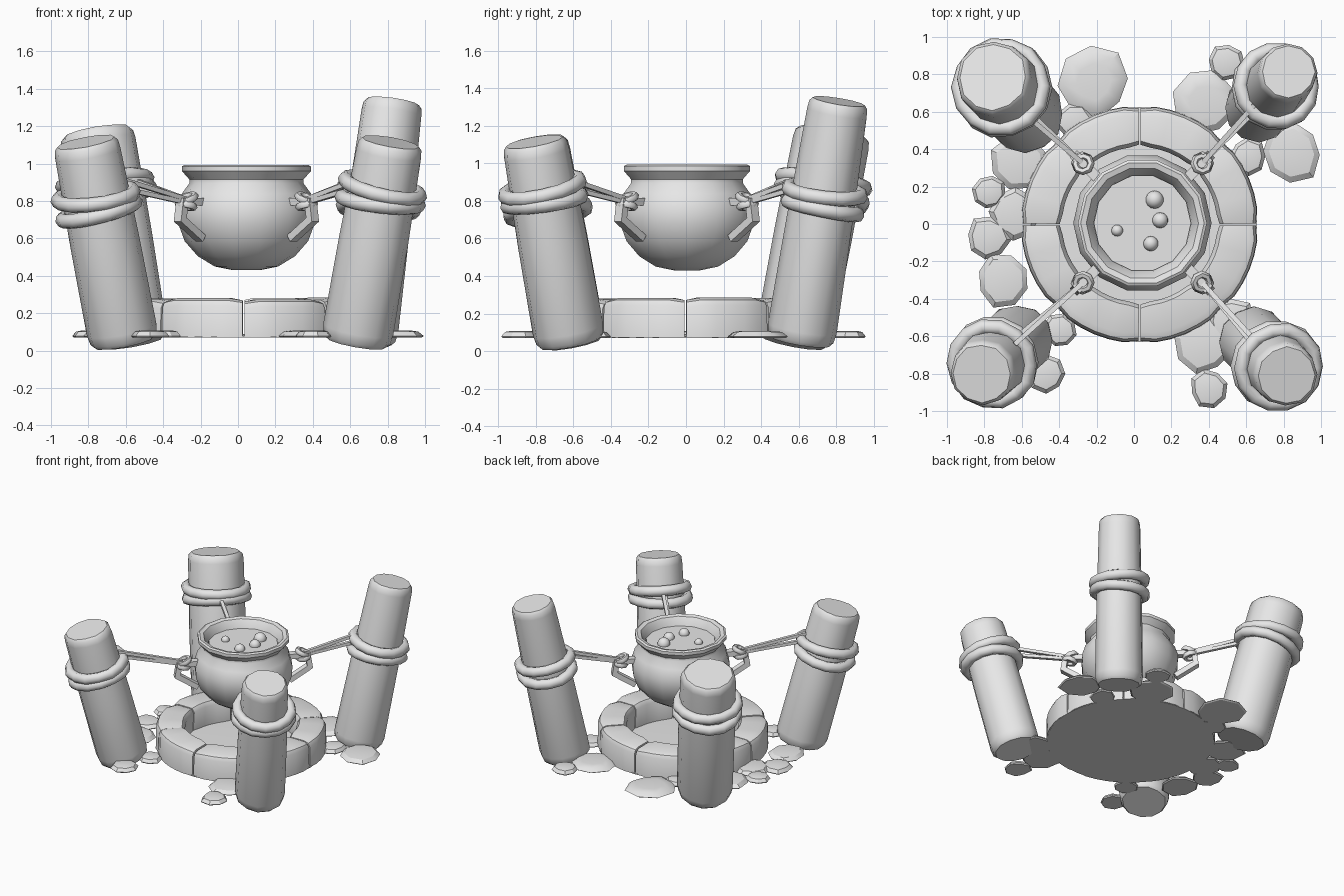
import bpy, bmesh, math, random
from mathutils import Vector

if "Cube" in bpy.data.objects:
    bpy.data.objects.remove(bpy.data.objects["Cube"])

random.seed(4)
grey = bpy.data.materials.new("plain grey")
grey.diffuse_color = (0.8, 0.8, 0.8, 1)
grey.use_nodes = True
grey.node_tree.nodes["Principled BSDF"].inputs["Base Color"].default_value = grey.diffuse_color


def finish(bm, name, angle=35):
    """Turn a bmesh into a shaded object."""
    bmesh.ops.recalc_face_normals(bm, faces=bm.faces)
    me = bpy.data.meshes.new(name)
    bm.to_mesh(me)
    bm.free()
    me.materials.append(grey)
    ob = bpy.data.objects.new(name, me)
    bpy.context.collection.objects.link(ob)
    bpy.ops.object.select_all(action='DESELECT')
    ob.select_set(True)
    bpy.context.view_layer.objects.active = ob
    bpy.ops.object.shade_smooth_by_angle(angle=math.radians(angle))
    return ob


def skin(bm, rings, closed=False):
    """Join rings of vertices, capping the ends unless the loop is closed."""
    n = len(rings[0])
    pairs = list(zip(rings, rings[1:]))
    if closed:
        pairs.append((rings[-1], rings[0]))
    for a, b in pairs:
        for i in range(n):
            j = (i + 1) % n
            bm.faces.new((a[i], a[j], b[j], b[i]))
    if not closed:
        bm.faces.new(rings[0][::-1])
        bm.faces.new(rings[-1])


def lathe(name, profile, n, origin, axis=(0, 0, 1), closed=False, wobble=0, angle=35):
    """Spin (radius, height) points round an axis."""
    bm = bmesh.new()
    rot = Vector((0, 0, 1)).rotation_difference(Vector(axis))
    scale = [1 + random.uniform(-wobble, wobble) for _ in range(n)]
    rings = []
    for r, z in profile:
        rings.append([bm.verts.new(Vector(origin) + rot @ Vector((
            r * s * math.cos(math.tau * i / n), r * s * math.sin(math.tau * i / n), z)))
            for i, s in enumerate(scale)])
    skin(bm, rings, closed)
    return finish(bm, name, angle)


def rope_ring(name, center, axis, major, minor, n=14, m=8):
    profile = [(major + minor * math.cos(math.tau * k / m),
                minor * math.sin(math.tau * k / m)) for k in range(m)]
    return lathe(name, profile, n, center, axis, closed=True, wobble=0.02, angle=60)


def sweep(name, points, side, w, h):
    """Sweep a rectangle along a path lying in the plane square to side."""
    bm = bmesh.new()
    pts = [Vector(p) for p in points]
    side = Vector(side).normalized()
    rings = []
    for i, p in enumerate(pts):
        t0 = (p - pts[max(i - 1, 0)]).normalized()
        t1 = (pts[min(i + 1, len(pts) - 1)] - p).normalized()
        t = (t0 + t1).normalized()
        miter = 1 / max(0.5, t.dot(t1 if t1.length else t0))
        up = t.cross(side).normalized() * h / 2 * miter
        s = side * w / 2
        rings.append([bm.verts.new(p + v) for v in (s + up, up - s, -s - up, s - up)])
    skin(bm, rings)
    return finish(bm, name, 30)


# Cauldron with flared rim, open inside down to the brew
PX, PY = 0.045, 0.005
lathe("cauldron", [
    (0.07, 0.43), (0.17, 0.45), (0.26, 0.505), (0.33, 0.585), (0.365, 0.68),
    (0.37, 0.76), (0.345, 0.84), (0.305, 0.895), (0.305, 0.915), (0.345, 0.96),
    (0.345, 0.985), (0.33, 0.993), (0.30, 0.985), (0.265, 0.93), (0.255, 0.88)],
    14, (PX, PY, 0), angle=40)
lathe("brew", [(0.26, 0.90), (0.26, 0.925)], 14, (PX, PY, 0))
for x, y, r in [(0.11, 0.13, 0.048), (0.14, 0.02, 0.042),
                (0.09, -0.105, 0.04), (-0.09, -0.035, 0.031)]:
    bm = bmesh.new()
    bmesh.ops.create_uvsphere(bm, u_segments=14, v_segments=8, radius=r)
    bmesh.ops.translate(bm, verts=bm.verts, vec=(x, y, 0.93))
    finish(bm, "bubble", 60)

# Fire pit: base disc and eight curved stones
RX, RY = 0.03, -0.003
lathe("pit_base", [(0.628, 0.07), (0.628, 0.078), (0.42, 0.09)], 40, (RX, RY, 0))
for k in range(8):
    bm = bmesh.new()
    top = 0.28 + random.uniform(-0.006, 0.008)
    prof = [(0.425, 0.072), (0.415, top - 0.03), (0.435, top), (0.585, top),
            (0.618, top - 0.012), (0.632, top - 0.04), (0.635, 0.072)]
    rings = []
    for s in range(7):
        a = math.radians(45 * k + 0.5 + 44 * s / 6)
        inset = 0.012 if s in (0, 6) else 0
        rings.append([])
        for r, z in prof:
            rr = r + (inset if r < 0.5 else -inset)
            zz = z - (inset if z > 0.1 else 0)
            rings[-1].append(bm.verts.new((RX + rr * math.cos(a), RY + rr * math.sin(a), zz)))
    skin(bm, rings)
    finish(bm, "pit_stone", 40)

# Flat stones scattered on the ground
STONES = [(-0.21, 0.76, 0.185), (-0.32, 0.55, 0.10), (-0.61, 0.33, 0.16), (-0.775, 0.17, 0.095),
          (-0.78, -0.07, 0.115), (-0.64, 0.06, 0.14), (-0.70, -0.30, 0.145), (-0.40, -0.57, 0.09),
          (-0.47, -0.80, 0.10), (0.40, -0.88, 0.10), (0.37, -0.64, 0.155), (0.52, -0.52, 0.13),
          (0.38, 0.65, 0.17), (0.49, 0.865, 0.10), (0.61, 0.36, 0.10), (0.845, 0.38, 0.16)]
for x, y, r in STONES:
    ob = lathe("ground_stone", [(r * 0.93, 0.07), (r, 0.078), (r * 0.8, 0.102), (r * 0.5, 0.108)],
               8, (0, 0, 0), wobble=0.09, angle=30)
    ob.location = (x, y, 0)
    ob.rotation_euler.z = random.uniform(0, 6)

# Leaning posts: bottom centre, top centre, bottom and top radius, rope heights
POSTS = [((-0.61, -0.61, 0.045), (-0.815, -0.80, 1.115), 0.19, 0.178, (0.745, 0.825)),
         ((0.63, -0.62, 0.045), (0.815, -0.81, 1.115), 0.19, 0.175, (0.80, 0.87)),
         ((0.66, 0.61, 0.05), (0.825, 0.815, 1.33), 0.185, 0.16, (0.765, 0.85)),
         ((-0.57, 0.57, 0.05), (-0.755, 0.785, 1.165), 0.205, 0.205, (0.83, 0.90))]
for low, high, r0, r1, heights in POSTS:
    low, high = Vector(low), Vector(high)
    axis = high - low
    length = axis.length
    axis.normalize()
    rm = (r0 + r1) / 2
    lathe("post", [(r0 * 0.86, 0), (r0 * 0.95, 0.02), (r0, 0.07), (rm * 1.02, length * 0.5),
                   (r1, length - 0.06), (r1 * 0.97, length - 0.018), (r1 * 0.88, length)],
          12, low, axis, wobble=0.025, angle=40)

    # Two rope loops round the post
    for i, z in enumerate(heights):
        c = low.lerp(high, (z - low.z) / (high.z - low.z))
        tilt = axis + Vector((0.06, -0.04, 0)) * (1 if i else -1)
        rope_ring("post_rope", c, tilt, rm + 0.02, 0.04)

    # Direction from the cauldron out to this post
    sx, sy = math.copysign(1, low.x), math.copysign(1, low.y)
    out = Vector((sx, sy, 0)).normalized()
    side = Vector((-out.y, out.x, 0))

    def radial(r, z):
        return Vector((PX, PY, z)) + out * r

    # Bent handle on the cauldron wall
    sweep("handle", [radial(0.33, 0.795), radial(0.485, 0.795), radial(0.50, 0.70),
                     radial(0.345, 0.60)], side, 0.055, 0.04)

    # Knot of two small loops round the handle
    for r, z, lean in [(0.445, 0.815, 0.45), (0.455, 0.775, -0.25)]:
        rope_ring("knot", radial(r, z), Vector((0, 0, 1)) + out * lean, 0.042, 0.02, 8, 6)

    # Pair of taut cords from the post to the knot
    end = low.lerp(high, (0.88 - low.z) / (high.z - low.z)) - out * (rm - 0.01)
    for dz, ds in [(0.025, 0.012), (-0.02, -0.012)]:
        start = Vector((end.x, end.y, 0.895 + dz)) + side * ds
        goal = radial(0.46, 0.80 + dz * 0.4)
        flat = (goal - start).cross(Vector((0, 0, 1)))
        sweep("cord", [start, goal], flat, 0.026, 0.024)
